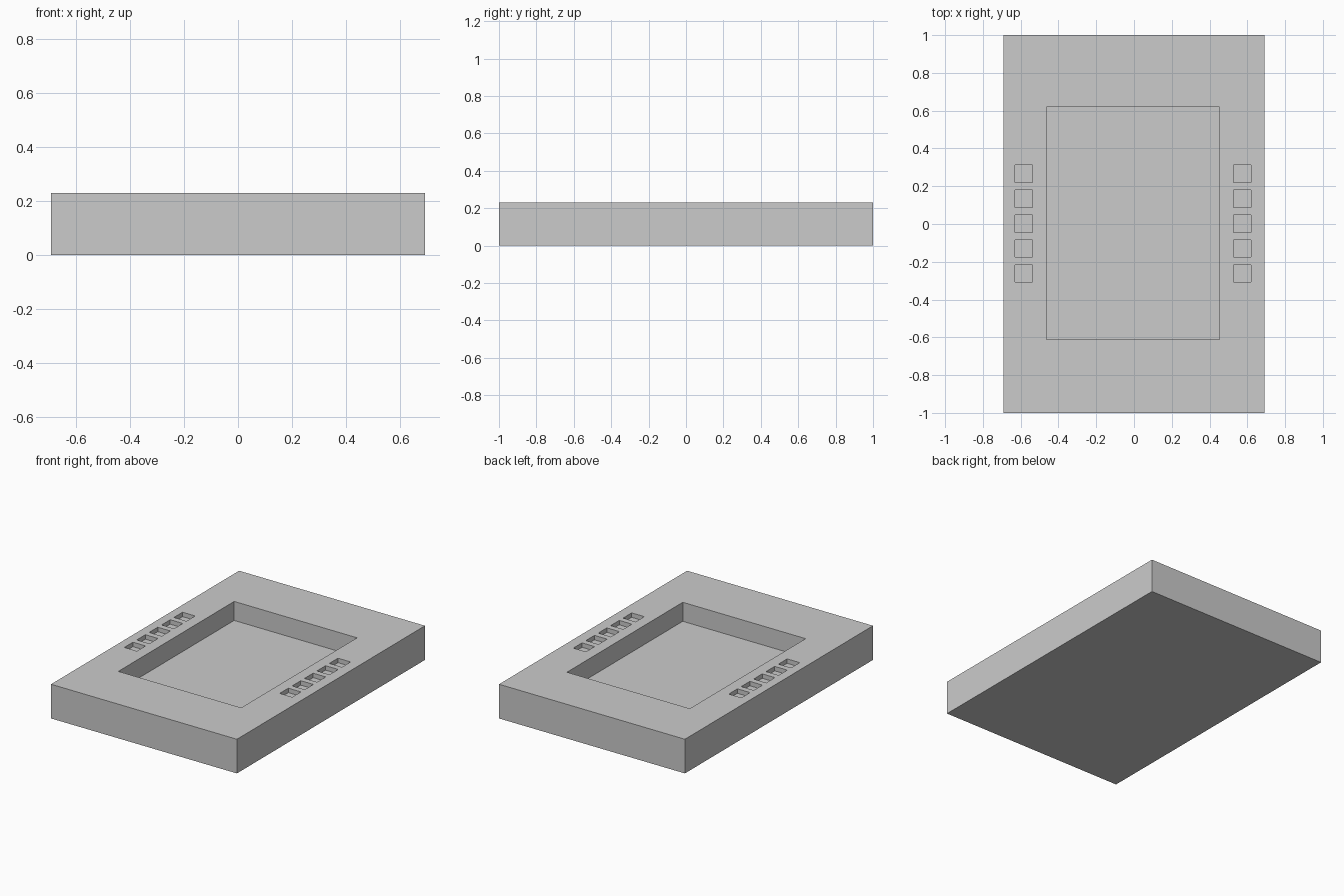
import bpy, bmesh
from mathutils import Matrix, Vector

if "Cube" in bpy.data.objects:
    bpy.data.objects.remove(bpy.data.objects["Cube"])

HEIGHT = 0.23


def add_box(bm, cx, cy, sx, sy, z0, z1):
    m = Matrix.Translation(Vector((cx, cy, (z0 + z1) / 2))) @ Matrix.Diagonal((sx, sy, z1 - z0, 1))
    bmesh.ops.create_cube(bm, size=1, matrix=m)


def to_object(bm, name):
    mesh = bpy.data.meshes.new(name)
    bm.to_mesh(mesh)
    bm.free()
    obj = bpy.data.objects.new(name, mesh)
    bpy.context.collection.objects.link(obj)
    return obj


# Solid slab
bm = bmesh.new()
add_box(bm, 0, 0, 1.384, 2.0, 0, HEIGHT)
tray = to_object(bm, "recessed_tray")

# Cutters: central recess and two rows of five shallow square pockets
bm = bmesh.new()
add_box(bm, -0.005, 0.004, 0.915, 1.232, HEIGHT - 0.128, HEIGHT + 0.1)
for x in (-0.584, 0.573):
    for i in range(-2, 3):
        add_box(bm, x, 0.002 + i * 0.132, 0.094, 0.092, HEIGHT - 0.03, HEIGHT + 0.1)
cutter = to_object(bm, "recess_cutter")
cutter.hide_render = True

# Cut the recesses and bake the result
mod = tray.modifiers.new("recesses", 'BOOLEAN')
mod.operation = 'DIFFERENCE'
mod.solver = 'EXACT'
mod.object = cutter
bpy.context.view_layer.objects.active = tray
tray.select_set(True)
bpy.ops.object.modifier_apply(modifier=mod.name)
bpy.data.objects.remove(cutter, do_unlink=True)
